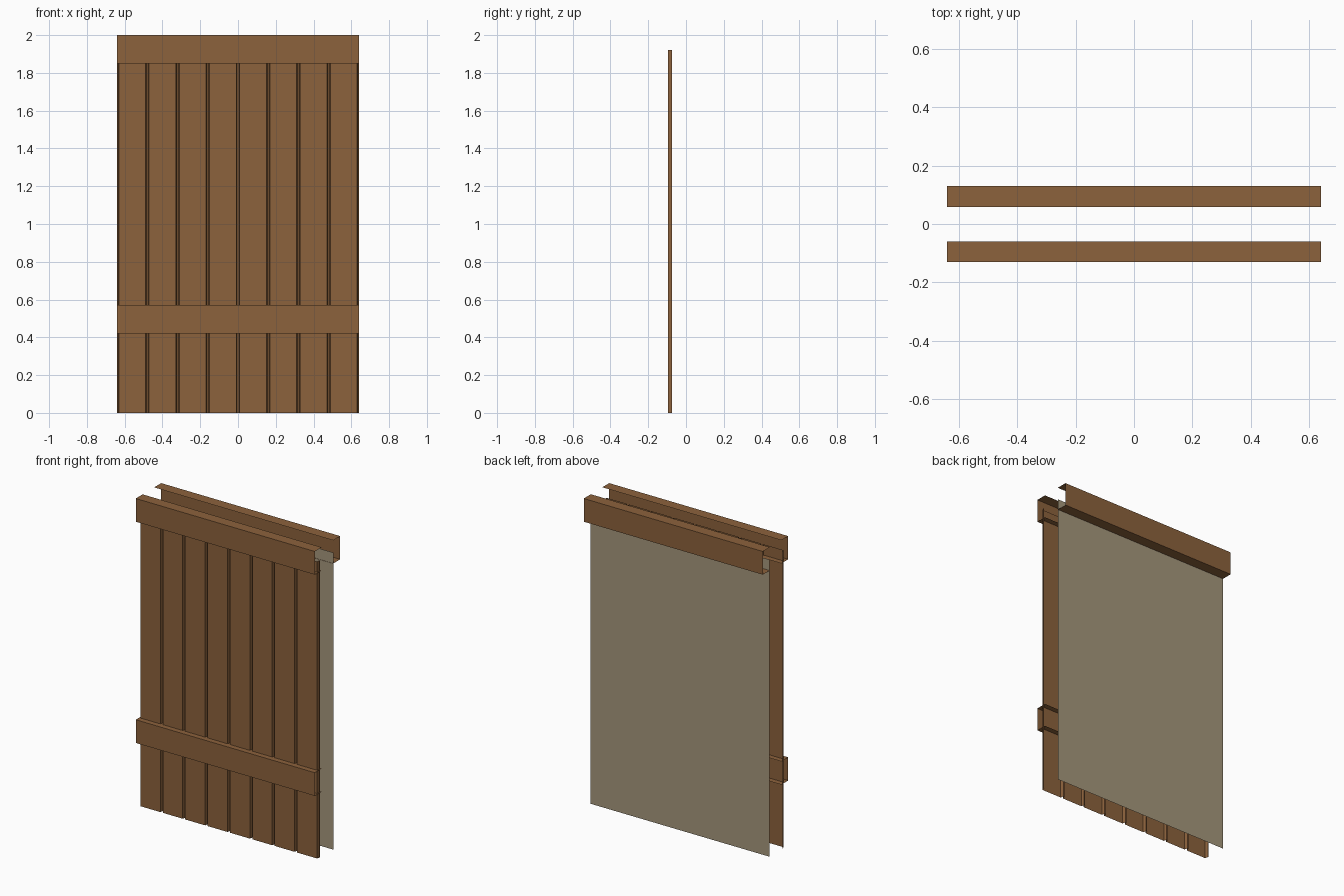
import bpy

if "Cube" in bpy.data.objects:
    bpy.data.objects.remove(bpy.data.objects["Cube"])


def material(name, rgb):
    m = bpy.data.materials.new(name)
    m.diffuse_color = (*rgb, 1.0)
    m.use_nodes = True
    m.node_tree.nodes["Principled BSDF"].inputs["Base Color"].default_value = m.diffuse_color
    return m


BROWN = material("brown sheet", (0.262, 0.122, 0.045))
GREY = material("warm grey backing", (0.376, 0.309, 0.202))
HALF = 0.64


def make(name, verts, faces, mat):
    me = bpy.data.meshes.new(name)
    me.from_pydata(verts, [], faces)
    me.materials.append(mat)
    ob = bpy.data.objects.new(name, me)
    bpy.context.collection.objects.link(ob)
    return ob


def extrude(name, profile, lo, hi, place, mat):
    """Sweep an open 2D profile between two positions, as thin sheet."""
    n = len(profile)
    verts = [place(a, b, lo) for a, b in profile] + [place(a, b, hi) for a, b in profile]
    faces = [(i, i + 1, n + i + 1, n + i) for i in range(n - 1)]
    return make(name, verts, faces, mat)


def rail(name, inner, outer, z0, z1):
    # open channel: bottom flange, outer web, top flange
    prof = [(inner, z0), (outer, z0), (outer, z1), (inner, z1)]
    if outer > 0:
        prof.reverse()
    extrude(name, prof, -HALF, HALF, lambda y, z, x: (x, y, z), BROWN)


# Front cladding: one grooved sheet reading as eight planks
FRONT, FLOOR = -0.095, -0.075
PLANKS, PITCH = 8, 2 * HALF / 8
profile = []
for i in range(PLANKS):
    a, b = -HALF + i * PITCH, -HALF + (i + 1) * PITCH
    profile += [(a + 0.004, FLOOR), (a + 0.009, FRONT), (b - 0.009, FRONT), (b - 0.004, FLOOR)]
profile = [(-HALF, FLOOR)] + profile + [(HALF, FLOOR)]
extrude("front_planks", profile, 0.0, 1.92, lambda x, y, z: (x, y, z), BROWN)

# Flat backing sheet
extrude("back_sheet", [(HALF, 0.06), (-HALF, 0.06)], 0.0, 1.92,
        lambda x, y, z: (x, y, z), GREY)

# Channel rails
rail("front_top_rail", -0.06, -0.13, 1.85, 2.0)
rail("front_lower_rail", -0.06, -0.13, 0.42, 0.57)
rail("back_top_rail", 0.058, 0.13, 1.85, 2.0)
